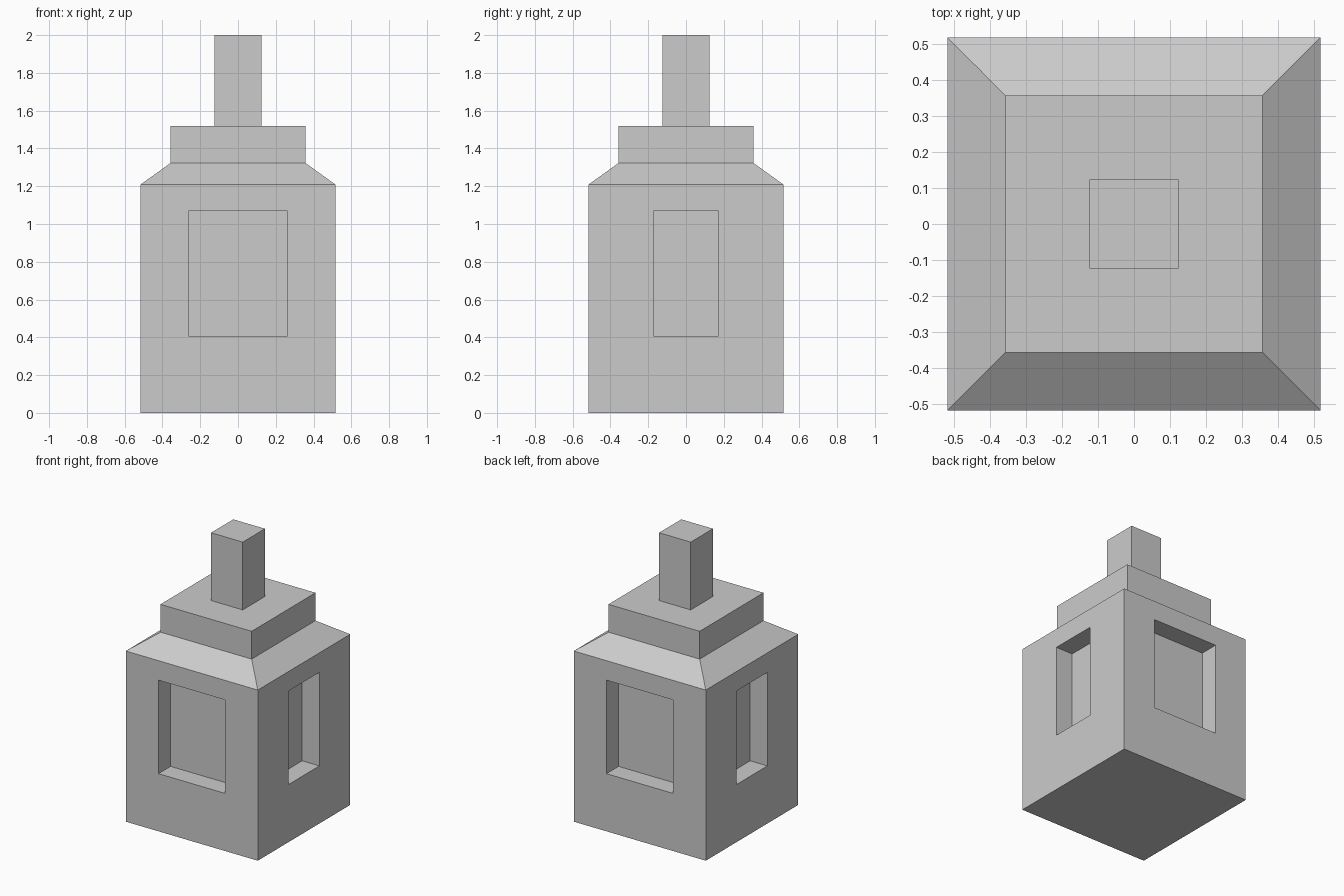
import bpy, bmesh

if "Cube" in bpy.data.objects:
    bpy.data.objects.remove(bpy.data.objects["Cube"])


def square_stack(name, sections):
    """Closed solid lofted through centred squares given as (half width, z)."""
    bm = bmesh.new()
    rings = [[bm.verts.new((sx * h, sy * h, z))
              for sx, sy in ((-1, -1), (1, -1), (1, 1), (-1, 1))]
             for h, z in sections]
    bm.faces.new(rings[0][::-1])
    bm.faces.new(rings[-1])
    for low, high in zip(rings, rings[1:]):
        for i in range(4):
            j = (i + 1) % 4
            bm.faces.new((low[i], low[j], high[j], high[i]))
    mesh = bpy.data.meshes.new(name)
    bm.to_mesh(mesh)
    bm.free()
    obj = bpy.data.objects.new(name, mesh)
    bpy.context.collection.objects.link(obj)
    return obj


def cut_box(target, center, size):
    """Subtract a box from the target, then remove the cutter."""
    bpy.ops.mesh.primitive_cube_add(size=1, location=center)
    cutter = bpy.context.object
    cutter.name = "window_cutter"
    cutter.scale = size
    cutter.hide_render = True
    mod = target.modifiers.new("window", 'BOOLEAN')
    mod.operation = 'DIFFERENCE'
    mod.solver = 'EXACT'
    mod.object = cutter
    bpy.context.view_layer.objects.active = target
    bpy.ops.object.modifier_apply(modifier=mod.name)
    bpy.data.objects.remove(cutter)


HALF, DEPTH = 0.517, 0.135
WIN_LOW, WIN_HIGH = 0.408, 1.07

# body, sloped shoulder, collar and post as one stepped solid
tower = square_stack("tower_body", [
    (HALF, 0), (HALF, 1.208), (0.357, 1.323),
    (0.357, 1.52), (0.124, 1.52), (0.124, 2.0)])

# recessed windows: wide on front and back, narrow on the sides
mid_z, height = (WIN_LOW + WIN_HIGH) / 2, WIN_HIGH - WIN_LOW
for side in (-1, 1):
    cut_box(tower, (0, side * HALF, mid_z), (0.522, 2 * DEPTH, height))
    cut_box(tower, (side * HALF, 0, mid_z), (2 * DEPTH, 0.344, height))
